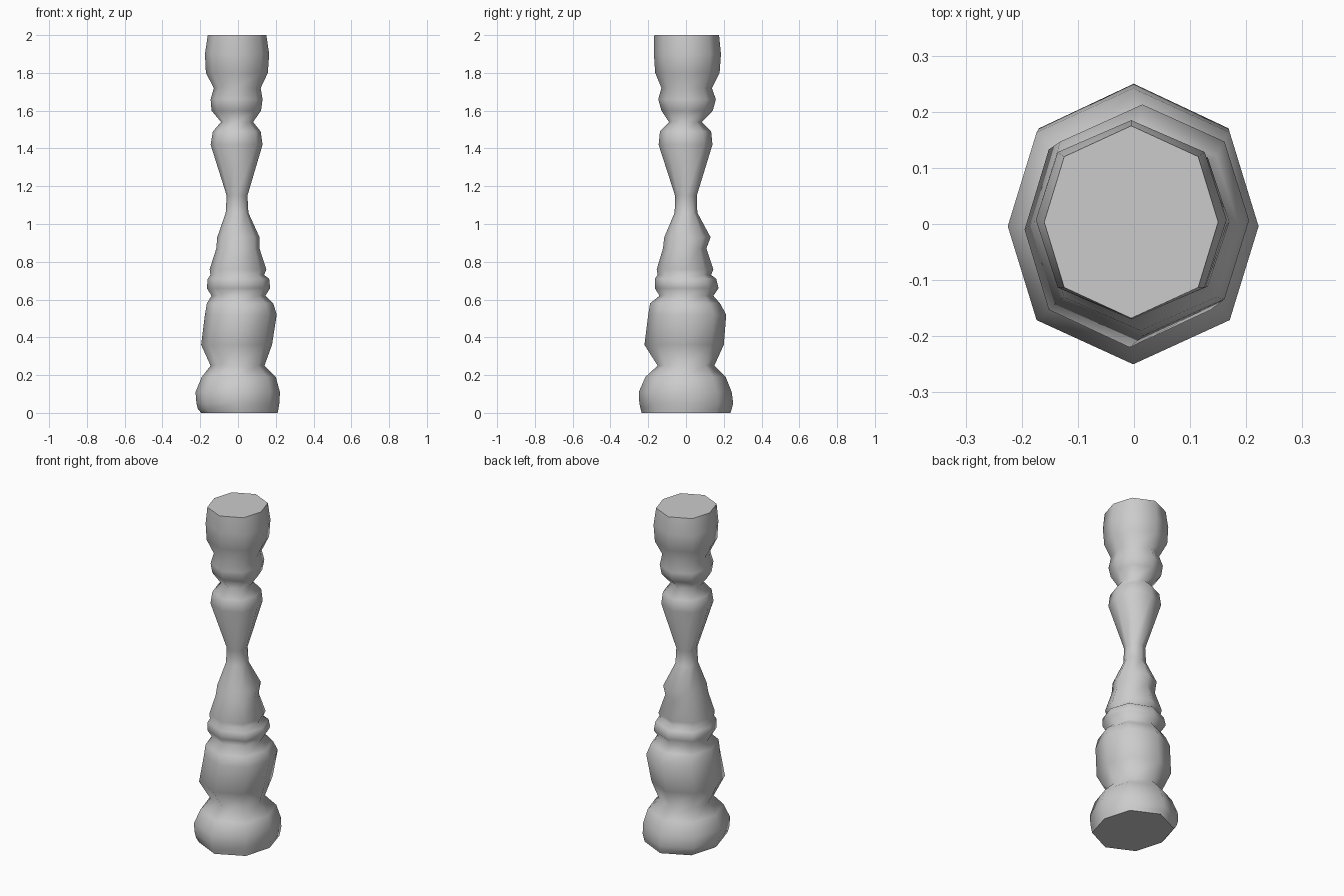
import bpy
import bmesh

# Turned profile rings: height, then reach to left, right, front and back
RINGS = [
    (0.00, .195, .210, .235, .235),
    (0.02, .212, .214, .240, .242),
    (0.05, .220, .219, .247, .250),
    (0.11, .225, .222, .250, .242),
    (0.19, .192, .200, .215, .210),
    (0.25, .145, .140, .150, .150),
    (0.36, .195, .180, .220, .200),
    (0.52, .175, .205, .200, .213),
    (0.58, .165, .187, .190, .180),
    (0.62, .140, .145, .140, .145),
    (0.66, .165, .170, .165, .172),
    (0.71, .160, .165, .165, .160),
    (0.73, .146, .138, .150, .133),
    (0.76, .150, .150, .155, .145),
    (0.87, .115, .114, .122, .108),
    (0.93, .110, .114, .115, .130),
    (1.06, .065, .055, .060, .060),
    (1.15, .060, .050, .058, .057),
    (1.42, .145, .130, .145, .140),
    (1.49, .133, .120, .138, .133),
    (1.54, .090, .080, .090, .083),
    (1.60, .140, .122, .130, .142),
    (1.66, .145, .130, .147, .158),
    (1.72, .128, .120, .130, .137),
    (1.80, .170, .158, .163, .178),
    (1.90, .175, .165, .170, .185),
    (2.00, .160, .150, .168, .175),
]


def octagon(z, left, right, front, back):
    """Eight-sided ring, counter-clockwise from the right."""
    cx, cy = (right - left) / 2, (back - front) / 2
    rx, ry = (right + left) / 2, (back + front) / 2
    dx, dy = 0.77 * rx, 0.68 * ry
    return [(cx + x, cy + y, z) for x, y in (
        (rx, 0), (dx, dy), (0, ry), (-dx, dy),
        (-rx, 0), (-dx, -dy), (0, -ry), (dx, -dy))]


# Baluster shaft: rings bridged together, with flat end caps
bm = bmesh.new()
rings = [[bm.verts.new(p) for p in octagon(*r)] for r in RINGS]
for low, high in zip(rings, rings[1:]):
    for i in range(8):
        j = (i + 1) % 8
        bm.faces.new((low[i], low[j], high[j], high[i])).smooth = True
bm.faces.new(rings[0][::-1])
bm.faces.new(rings[-1])

mesh = bpy.data.meshes.new("turned_baluster")
bm.to_mesh(mesh)
bm.free()
baluster = bpy.data.objects.new("turned_baluster", mesh)
bpy.context.collection.objects.link(baluster)
